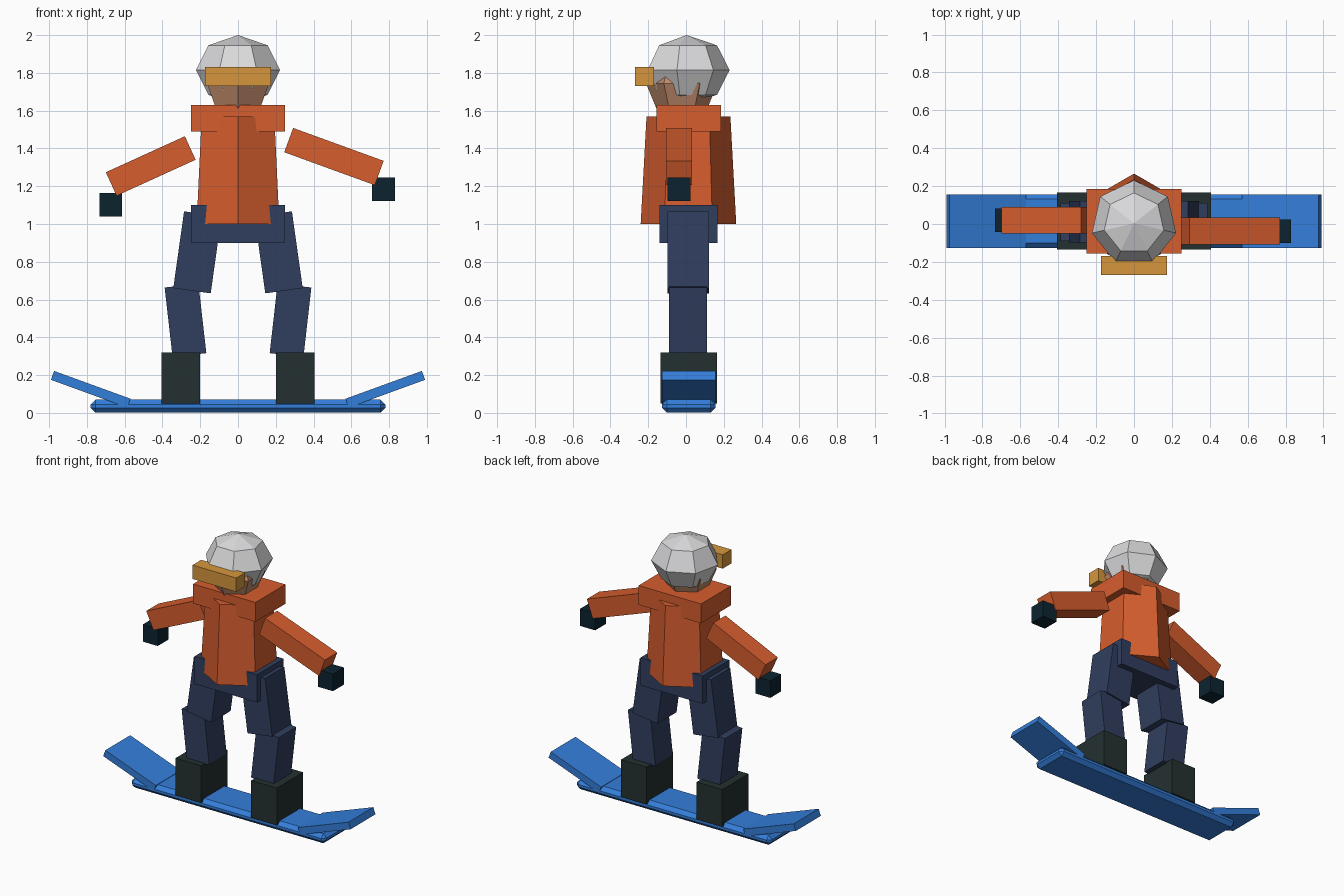
import bpy, bmesh
from math import radians, pi
from mathutils import Matrix

cube = bpy.data.objects.get("Cube")
if cube:
    bpy.data.objects.remove(cube, do_unlink=True)


def linear(v):
    v /= 255
    return v / 12.92 if v <= 0.04045 else ((v + 0.055) / 1.055) ** 2.4


def material(name, r, g, b):
    m = bpy.data.materials.new(name)
    m.use_nodes = True
    color = (linear(r), linear(g), linear(b), 1)
    m.diffuse_color = color
    m.node_tree.nodes["Principled BSDF"].inputs["Base Color"].default_value = color
    return m


orange = material("jacket orange", 214, 93, 46)
blue = material("board blue", 52, 126, 218)
navy = material("trouser navy", 48, 62, 94)
boot_black = material("boot black", 36, 48, 48)
glove_black = material("glove black", 12, 36, 48)
grey = material("helmet grey", 218, 218, 220)
amber = material("goggle amber", 214, 150, 60)
skin = material("skin", 194, 140, 108)


def finish(name, bm, mat, loc):
    mesh = bpy.data.meshes.new(name)
    bm.to_mesh(mesh)
    bm.free()
    mesh.materials.append(mat)
    obj = bpy.data.objects.new(name, mesh)
    obj.location = loc
    bpy.context.collection.objects.link(obj)
    return obj


def box(name, mat, loc, size, tilt=0):
    bm = bmesh.new()
    bmesh.ops.create_cube(bm, size=1, matrix=Matrix.Diagonal((*size, 1)))
    obj = finish(name, bm, mat, loc)
    obj.rotation_euler.y = radians(tilt)
    return obj


def ball(name, mat, loc, sides, radius, height):
    # low-poly sphere with one ridge facing the back
    bm = bmesh.new()
    bmesh.ops.create_uvsphere(
        bm, u_segments=sides, v_segments=4, radius=1,
        matrix=Matrix.Diagonal((radius, radius, height, 1)))
    # turn so that the ridge furthest along +x ends on +y
    lead = max(bm.verts, key=lambda v: v.co.x).co
    turn = pi / 2 - Matrix.Identity(2).col[0].angle_signed(lead.xy) * -1
    bmesh.ops.rotate(bm, verts=bm.verts, matrix=Matrix.Rotation(turn, 3, 'Z'))
    return finish(name, bm, mat, loc)


# board: chamfered deck with upturned tips
deck = box("board_deck", blue, (0, 0.015, 0.036), (1.56, 0.284, 0.07))
chamfer = deck.modifiers.new("chamfer", 'BEVEL')
chamfer.width = 0.026
chamfer.segments = 1

# legs, boots and tips on both sides
for side, s in (("left", 1), ("right", -1)):
    box(side + "_board_tip", blue, (0.78 * s, 0.015, 0.125), (0.43, 0.284, 0.05), -20 * s)
    box(side + "_boot", boot_black, (0.303 * s, 0.015, 0.185), (0.205, 0.3, 0.27))
    box(side + "_lower_leg", navy, (0.278 * s, 0.01, 0.49), (0.18, 0.2, 0.37), 6.5 * s)
    box(side + "_upper_leg", navy, (0.215 * s, 0.012, 0.85), (0.2, 0.22, 0.41), -8 * s)

# body
box("hips", navy, (0, 0.013, 1.0), (0.5, 0.305, 0.2))
bm = bmesh.new()
bmesh.ops.create_cone(bm, cap_ends=True, segments=6, radius1=0.253, radius2=0.222, depth=0.57)
front = max(bm.verts, key=lambda v: abs(v.co.y)).co.y
if front < 0.24:
    bmesh.ops.rotate(bm, verts=bm.verts, matrix=Matrix.Rotation(pi / 6, 3, 'Z'))
finish("jacket", bm, orange, (0, 0.013, 1.285))
box("shoulders", orange, (0, 0.014, 1.56), (0.5, 0.342, 0.14))

# arms held out for balance
box("right_sleeve", orange, (-0.462, 0.02, 1.307), (0.46, 0.14, 0.137), -24.5)
box("left_sleeve", orange, (0.508, -0.037, 1.357), (0.51, 0.14, 0.137), 20)
box("right_glove", glove_black, (-0.673, 0.02, 1.102), (0.12, 0.124, 0.124))
box("left_glove", glove_black, (0.77, -0.037, 1.183), (0.12, 0.124, 0.124))

# head
ball("face", skin, (0, -0.022, 1.745), 6, 0.19, 0.19)
ball("helmet", grey, (0, 0.003, 1.815), 7, 0.228, 0.185)
box("goggles", amber, (0, -0.22, 1.78), (0.35, 0.1, 0.1))
